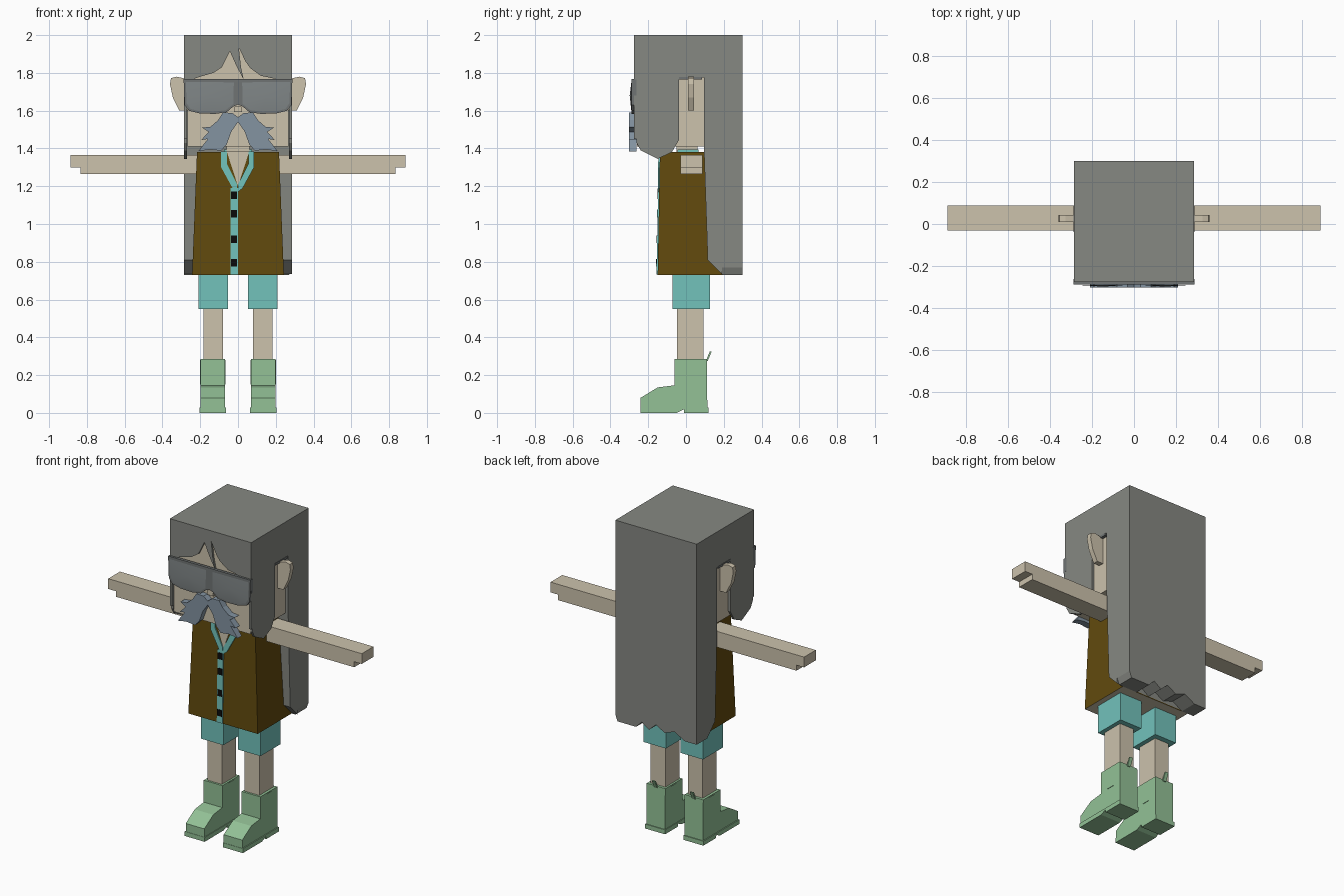
import bpy, bmesh
from mathutils import Vector

old = bpy.data.objects.get("Cube")
if old:
    bpy.data.objects.remove(old, do_unlink=True)


def material(name, r, g, b):
    """Flat material from 0-255 display values."""
    lin = [((c / 255 + 0.055) / 1.055) ** 2.4 for c in (r, g, b)] + [1.0]
    m = bpy.data.materials.new(name)
    m.use_nodes = True
    m.diffuse_color = lin
    m.node_tree.nodes["Principled BSDF"].inputs["Base Color"].default_value = lin
    return m


HAIR = material("hair grey", 134, 136, 130)
SKIN = material("skin", 204, 194, 172)
VEST = material("vest brown", 98, 74, 13)
CYAN = material("shirt cyan", 114, 194, 187)
BOOT = material("boot green", 147, 193, 150)
TASH = material("moustache blue grey", 131, 147, 161)
FRAME = material("glasses frame grey", 112, 116, 116)
LENS = material("lens grey", 128, 134, 135)
BLACK = material("button black", 10, 10, 10)


def finish(name, bm, mat):
    bmesh.ops.recalc_face_normals(bm, faces=bm.faces)
    me = bpy.data.meshes.new(name)
    bm.to_mesh(me)
    bm.free()
    me.materials.append(mat)
    ob = bpy.data.objects.new(name, me)
    bpy.context.collection.objects.link(ob)
    return ob


def prism(name, pts, axis, lo, hi, mat):
    """Extrude a profile along x (points are y,z) or along y (points are x,z)."""
    bm = bmesh.new()
    place = (lambda a, b, d: (d, a, b)) if axis == "x" else (lambda a, b, d: (a, d, b))
    face = bm.faces.new([bm.verts.new(place(a, b, lo)) for a, b in pts])
    ext = bmesh.ops.extrude_face_region(bm, geom=[face])
    step = Vector(place(0, 0, hi - lo))
    for v in ext["geom"]:
        if isinstance(v, bmesh.types.BMVert):
            v.co += step
    return finish(name, bm, mat)


def box(name, x, y, z, mat):
    return prism(name, [(x[0], z[0]), (x[1], z[0]), (x[1], z[1]), (x[0], z[1])],
                 "y", y[0], y[1], mat)


def flip(pts):
    return [(-a, b) for a, b in reversed(pts)]


def pair(name, pts, lo, hi, mat):
    """The same y-extruded part on both sides."""
    prism("left_" + name, pts, "y", lo, hi, mat)
    prism("right_" + name, flip(pts), "y", lo, hi, mat)


# Head, neck and nose
box("head", (-0.268, 0.268), (-0.26, 0.12), (1.41, 1.95), SKIN)
box("neck", (-0.06, 0.06), (-0.05, 0.06), (1.34, 1.42), SKIN)
box("shirt_collar_back", (-0.075, 0.075), (-0.045, 0.065), (1.37, 1.395), CYAN)
box("nose", (-0.022, 0.022), (-0.28, -0.25), (1.592, 1.625), SKIN)
pair("ear", [(0.26, 1.6), (0.31, 1.6), (0.345, 1.67), (0.36, 1.74), (0.355, 1.772),
             (0.325, 1.78), (0.26, 1.765)], 0.01, 0.042, SKIN)

# Hair: top slab, long back with ragged hem, cut-out sides and fringe
box("hair_top", (-0.27, 0.27), (-0.262, 0.19), (1.95, 2.0), HAIR)
prism("hair_back", [(-0.285, 2), (-0.285, 0.73), (-0.2, 0.73), (-0.13, 0.77), (-0.06, 0.745),
                    (0, 0.78), (0.05, 0.735), (0.1, 0.77), (0.14, 0.73), (0.27, 0.73),
                    (0.285, 0.77), (0.285, 2)], "y", 0.19, 0.3, HAIR)
prism("hair_inner", [(0.095, 1.95), (0.095, 1.4), (0.115, 0.81), (0.19, 0.735), (0.19, 1.95)],
      "x", -0.27, 0.27, HAIR)
side = [(-0.262, 2), (-0.262, 1.43), (-0.24, 1.39), (-0.15, 1.345), (-0.075, 1.38),
        (-0.037, 1.445), (-0.037, 1.775), (0.095, 1.775), (0.095, 1.4), (0.115, 0.81),
        (0.19, 0.735), (0.19, 2)]
for tag, lo, hi in (("left", 0.27, 0.285), ("right", -0.285, -0.27)):
    prism(tag + "_hair_side", side, "x", lo, hi, HAIR)
    box(tag + "_sideburn_front", (lo, hi), (-0.275, -0.262), (1.45, 1.75), HAIR)
prism("fringe", [(-0.285, 2), (-0.285, 1.75), (-0.2, 1.78), (-0.13, 1.8), (-0.085, 1.83),
                 (-0.043, 1.915), (-0.01, 1.84), (0.03, 1.765), (0.016, 1.83), (0.004, 1.935),
                 (0.04, 1.86), (0.065, 1.825), (0.12, 1.785), (0.285, 1.75), (0.285, 2)],
      "y", -0.275, -0.262, HAIR)

# Glasses: one-piece frame, two bulging lenses and temple arms
half = [(0, 1.762), (0, 1.632), (0.025, 1.622), (0.06, 1.592), (0.12, 1.583),
        (0.2, 1.585), (0.26, 1.6), (0.283, 1.63), (0.288, 1.768)]
prism("glasses_frame", half + flip(half)[:-1][:8], "y", -0.288, -0.27, FRAME)
lens = [(0.022, 1.75), (0.025, 1.635), (0.065, 1.603), (0.13, 1.594),
        (0.2, 1.596), (0.252, 1.61), (0.272, 1.64), (0.276, 1.752)]
for tag, pts in (("left", lens), ("right", flip(lens))):
    bm = bmesh.new()
    face = bm.faces.new([bm.verts.new((x, -0.289, z)) for x, z in pts])
    for v in bmesh.ops.poke(bm, faces=[face])["verts"]:
        v.co.y -= 0.009
    ob = finish(tag + "_lens", bm, LENS)
    if ob.data.polygons[0].normal.y > 0:
        ob.data.flip_normals()
    ob.data.shade_smooth()
    s = 1 if tag == "left" else -1
    xs = sorted((s * 0.268, s * 0.287))
    box(tag + "_temple_arm", xs, (-0.037, 0.085), (1.764, 1.778), FRAME)
    box(tag + "_temple_hinge", xs, (-0.275, -0.262), (1.68, 1.765), FRAME)

# Moustache with ragged tips
pair("moustache", [(0, 1.565), (0.03, 1.588), (0.08, 1.59), (0.105, 1.55), (0.145, 1.515),
                   (0.19, 1.51), (0.155, 1.487), (0.195, 1.445), (0.16, 1.45), (0.21, 1.385),
                   (0.15, 1.395), (0.09, 1.388), (0.06, 1.42), (0.035, 1.49), (0, 1.54)],
     -0.303, -0.262, TASH)

# Tapered vest with a paler underside
bm = bmesh.new()
rings = []
for z, x, front, back in ((0.73, 0.243, -0.15, 0.19), (1.38, 0.217, -0.138, 0.1)):
    rings.append([bm.verts.new(p) for p in ((-x, front, z), (x, front, z),
                                            (x, back, z), (-x, back, z))])
bm.faces.new(rings[0])
bm.faces.new(rings[1])
for i in range(4):
    j = (i + 1) % 4
    bm.faces.new((rings[0][i], rings[0][j], rings[1][j], rings[1][i]))
vest = finish("vest", bm, VEST)
vest.data.materials.append(SKIN)
for p in vest.data.polygons:
    if p.normal.z < -0.9:
        p.material_index = 1


def vest_plate(name, pts, thick, mat):
    """Thin plate lying on the sloping vest front."""
    ob = prism(name, pts, "y", -thick, 0.001, mat)
    for v in ob.data.vertices:
        v.co.y -= 0.138 + 0.012 * (1.38 - v.co.z) / 0.65


# Shirt opening, collar, placket and buttons
vest_plate("chest_skin", [(-0.06, 1.385), (0, 1.2), (0.06, 1.385)], 0.004, SKIN)
collar = [(0.055, 1.385), (0.055, 1.32), (0, 1.21), (0, 1.17), (0.025, 1.19),
          (0.085, 1.3), (0.085, 1.385)]
vest_plate("left_collar", collar, 0.008, CYAN)
vest_plate("right_collar", [(x - 0.004, z) for x, z in flip(collar)], 0.007, CYAN)
vest_plate("placket", [(-0.04, 0.732), (0, 0.732), (0, 1.19), (-0.04, 1.19)], 0.006, CYAN)
for i, z in enumerate((0.795, 0.92, 1.055, 1.152)):
    vest_plate("button_%d" % (i + 1), [(-0.036, z - 0.02), (-0.004, z - 0.02),
                                       (-0.004, z + 0.02), (-0.036, z + 0.02)], 0.0095, BLACK)

# Arms with stepped hands
pair("arm", [(0.2, 1.265), (0.835, 1.265), (0.835, 1.3), (0.888, 1.3), (0.888, 1.365),
             (0.2, 1.365)], -0.03, 0.087, SKIN)

# Shorts, legs and boots
boot = [(-0.24, 0.025), (-0.24, 0.08), (-0.15, 0.135), (-0.06, 0.146), (-0.06, 0.285),
        (0.11, 0.285), (0.113, 0.025)]
sole = [(-0.242, 0), (-0.242, 0.028), (0.118, 0.028), (0.118, 0), (-0.01, 0),
        (-0.012, 0.018), (-0.05, 0)]
loop = [(0.105, 0.275), (0.115, 0.275), (0.136, 0.325), (0.126, 0.325)]
for tag, s in (("left", 1), ("right", -1)):
    def span(a, b):
        return sorted((s * a, s * b))
    box(tag + "_shorts_leg", span(0.052, 0.208), (-0.072, 0.127), (0.55, 0.74), CYAN)
    box(tag + "_leg", span(0.08, 0.182), (-0.047, 0.093), (0.27, 0.56), SKIN)
    prism(tag + "_boot", boot, "x", *span(0.068, 0.198), BOOT)
    prism(tag + "_sole", sole, "x", *span(0.064, 0.204), BOOT)
    prism(tag + "_pull_loop", loop, "x", *span(0.122, 0.144), BOOT)
    box(tag + "_boot_gusset", span(0.065, 0.201), (0.0, 0.055), (0.15, 0.28), BOOT)
